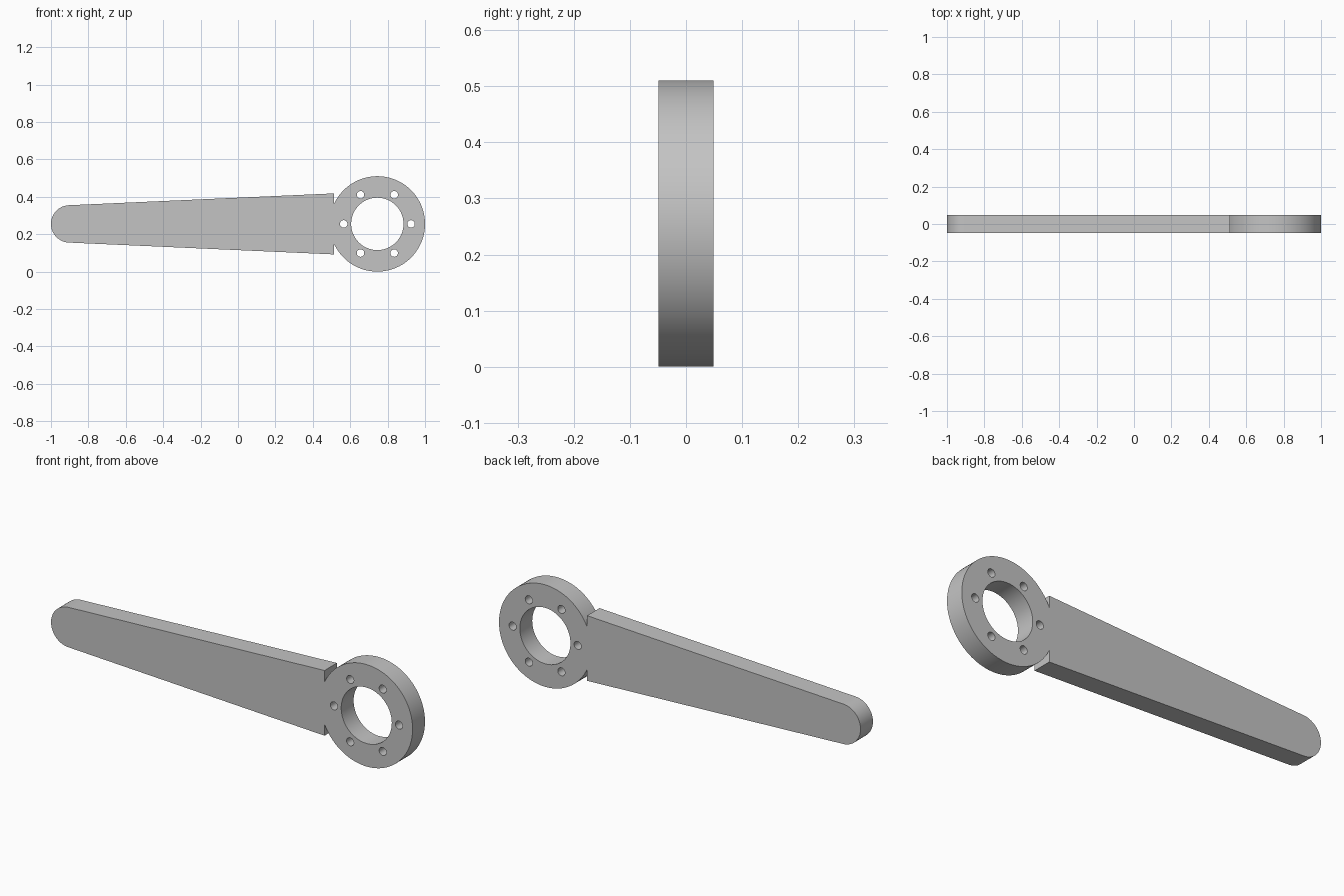
import bpy
import bmesh
from math import asin, cos, sin, pi, radians

if "Cube" in bpy.data.objects:
    bpy.data.objects.remove(bpy.data.objects["Cube"])

MID_Z = 0.255        # height of the long axis
RING_X, RING_R = 0.745, 0.255
BORE_R = 0.14
BOLT_CIRCLE, BOLT_R = 0.18, 0.02
ROOT_X, ROOT_HALF = 0.513, 0.163
TIP_X, TIP_R = -0.9, 0.1
HALF_THICK = 0.049


def arc(cx, radius, start, end, count, cz=0.0):
    """Points along an arc, both ends included."""
    step = (end - start) / (count - 1)
    return [(cx + radius * cos(start + i * step), cz + radius * sin(start + i * step))
            for i in range(count)]


def circle(cx, cz, radius, count):
    return arc(cx, radius, 0, 2 * pi, count + 1, cz)[:-1]


# Outer outline: ring, shoulder, tapered arm and round tip
notch = (RING_R ** 2 - (RING_X - ROOT_X) ** 2) ** 0.5
join = pi - asin(notch / RING_R)
outline = arc(RING_X, RING_R, -join, join, 84)
outline.append((ROOT_X, ROOT_HALF))
outline += arc(TIP_X, TIP_R, pi / 2, 3 * pi / 2, 33)
outline.append((ROOT_X, -ROOT_HALF))

# Bore and ring of bolt holes
loops = [outline, circle(RING_X, 0, BORE_R, 72)]
for i in range(6):
    a = i * pi / 3
    loops.append(circle(RING_X + BOLT_CIRCLE * cos(a), BOLT_CIRCLE * sin(a), BOLT_R, 24))

# Filled flat profile, thickened evenly to both sides
curve = bpy.data.curves.new("lever_profile", "CURVE")
curve.dimensions = "2D"
curve.fill_mode = "BOTH"
curve.extrude = HALF_THICK
for points in loops:
    spline = curve.splines.new("POLY")
    spline.points.add(len(points) - 1)
    for p, (x, z) in zip(spline.points, points):
        p.co = (x, z, 0, 1)
    spline.use_cyclic_u = True
profile = bpy.data.objects.new("lever_profile", curve)
bpy.context.collection.objects.link(profile)
bpy.context.view_layer.update()
mesh = bpy.data.meshes.new_from_object(
    profile.evaluated_get(bpy.context.evaluated_depsgraph_get()))
bpy.data.objects.remove(profile)

# Stand the plate upright and weld its rims
bm = bmesh.new()
bm.from_mesh(mesh)
for v in bm.verts:
    x, z, y = v.co
    v.co = (x, -y, z + MID_Z)
bmesh.ops.remove_doubles(bm, verts=bm.verts, dist=0.0002)
bmesh.ops.recalc_face_normals(bm, faces=bm.faces)
bm.to_mesh(mesh)
bm.free()

lever = bpy.data.objects.new("lever_arm", mesh)
bpy.context.collection.objects.link(lever)

# Plain grey metal
grey = bpy.data.materials.new("plain_grey")
grey.use_nodes = True
colour = (0.55, 0.55, 0.55, 1)
grey.diffuse_color = colour
grey.node_tree.nodes["Principled BSDF"].inputs["Base Color"].default_value = colour
mesh.materials.clear()
mesh.materials.append(grey)

bpy.ops.object.select_all(action="DESELECT")
lever.select_set(True)
bpy.context.view_layer.objects.active = lever
bpy.ops.object.shade_smooth_by_angle(angle=radians(30))
